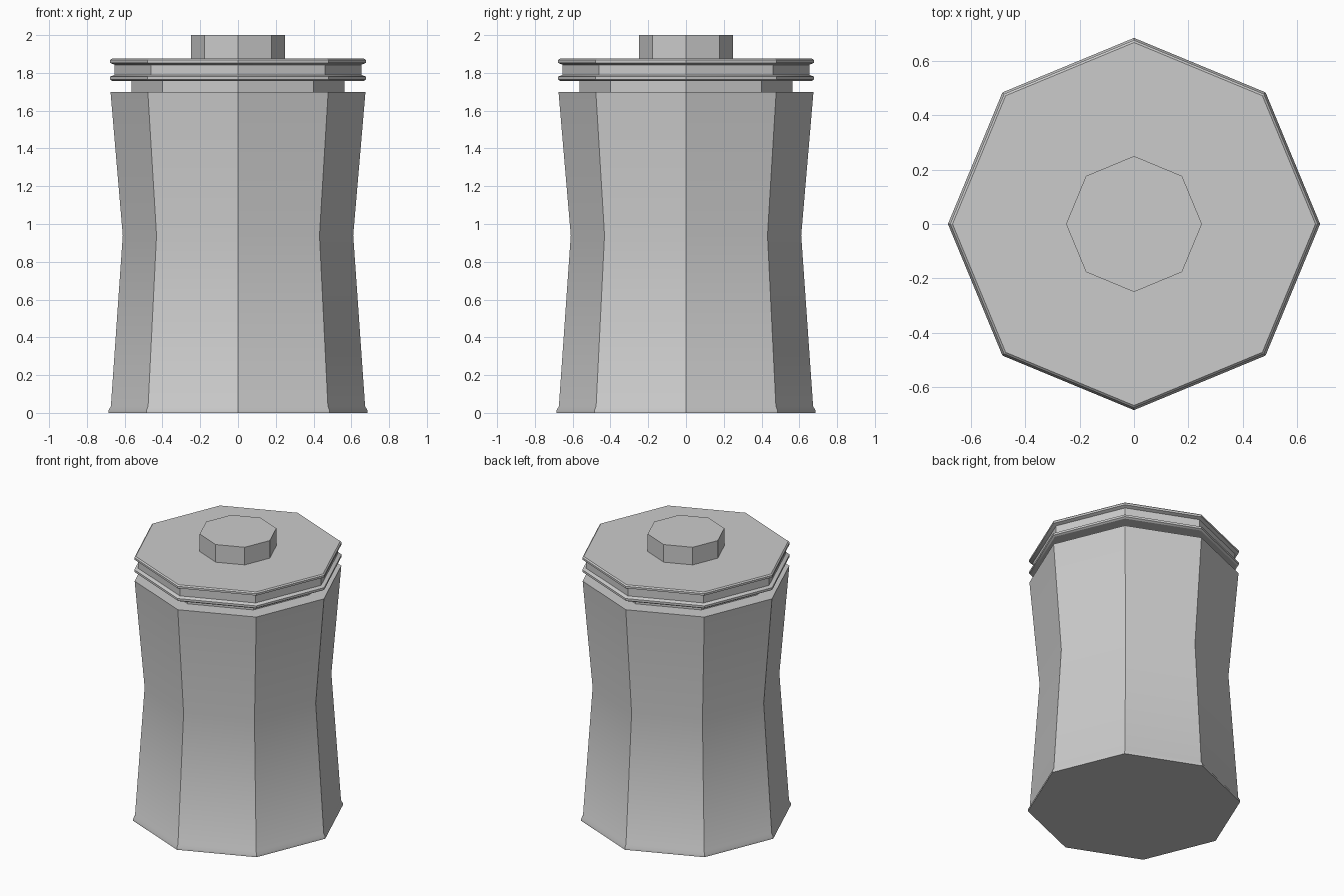
import bpy, bmesh
from math import cos, sin, pi, radians

if "Cube" in bpy.data.objects:
    bpy.data.objects.remove(bpy.data.objects["Cube"])

SIDES = 8


def turned(name, profile):
    """Eight-sided solid from (radius, z) rings, corners on the axes."""
    bm = bmesh.new()
    rings = [[bm.verts.new((r * cos(2 * pi * i / SIDES), r * sin(2 * pi * i / SIDES), z))
              for i in range(SIDES)] for r, z in profile]
    for low, high in zip(rings, rings[1:]):
        for i in range(SIDES):
            j = (i + 1) % SIDES
            bm.faces.new((low[i], low[j], high[j], high[i]))
    bm.faces.new(rings[0][::-1])
    bm.faces.new(rings[-1])
    mesh = bpy.data.meshes.new(name)
    bm.to_mesh(mesh)
    bm.free()
    obj = bpy.data.objects.new(name, mesh)
    bpy.context.collection.objects.link(obj)
    bpy.ops.object.select_all(action='DESELECT')
    obj.select_set(True)
    bpy.context.view_layer.objects.active = obj
    bpy.ops.object.shade_smooth_by_angle(angle=radians(30))
    return obj


# Waisted body with a small flared foot
turned("jar_body", [(0.685, 0), (0.685, 0.015), (0.673, 0.035), (0.61, 0.94), (0.675, 1.70)])

# Recessed neck under the lid
turned("neck", [(0.565, 1.70), (0.565, 1.76)])

# Lid with two rims and a groove between them
turned("lid", [(0.665, 1.757), (0.677, 1.765), (0.677, 1.78), (0.653, 1.79),
               (0.653, 1.843), (0.677, 1.853), (0.677, 1.867), (0.668, 1.875)])

# Knob on the lid
turned("knob", [(0.25, 1.875), (0.25, 2.0)])
